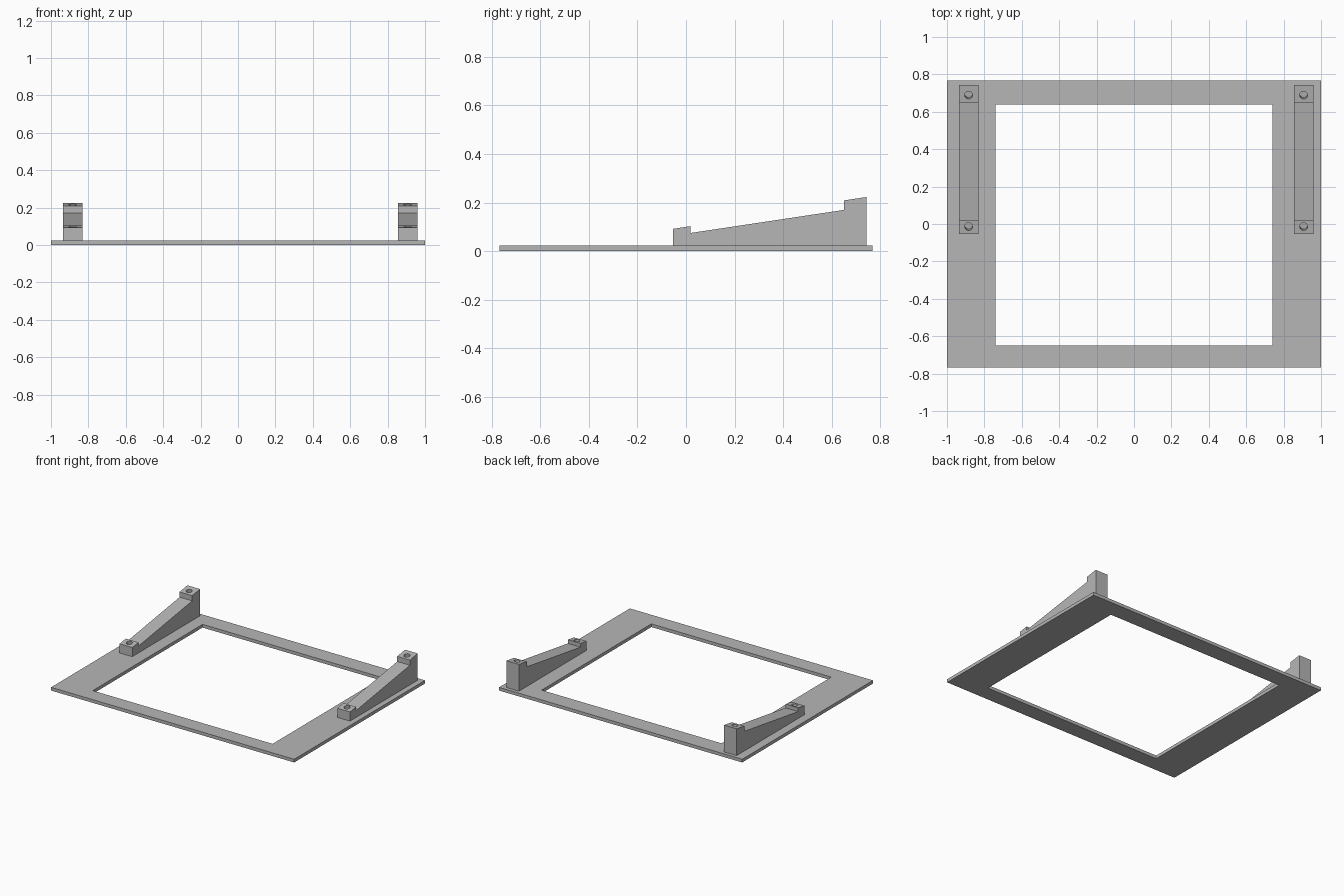
import bpy
import bmesh
from math import atan2
from mathutils import Matrix, Vector

cube = bpy.data.objects.get("Cube")
if cube:
    bpy.data.objects.remove(cube, do_unlink=True)

grey = bpy.data.materials.new("plain_grey")
grey.use_nodes = True
colour = (0.47, 0.47, 0.47, 1)
grey.diffuse_color = colour
grey.node_tree.nodes["Principled BSDF"].inputs["Base Color"].default_value = colour

PLATE = 0.024    # frame thickness
WIDTH = 0.104    # bracket width
RADIUS = 0.021   # screw hole radius
DEPTH = 0.055    # screw hole depth


def make_object(name, bm):
    bmesh.ops.recalc_face_normals(bm, faces=bm.faces)
    mesh = bpy.data.meshes.new(name)
    bm.to_mesh(mesh)
    bm.free()
    mesh.materials.append(grey)
    obj = bpy.data.objects.new(name, mesh)
    bpy.context.collection.objects.link(obj)
    return obj


def prism(name, points, offset):
    """Extrude a closed outline along the offset vector."""
    bm = bmesh.new()
    face = bm.faces.new([bm.verts.new(p) for p in points])
    extruded = bmesh.ops.extrude_face_region(bm, geom=[face])["geom"]
    moved = [v for v in extruded if isinstance(v, bmesh.types.BMVert)]
    bmesh.ops.translate(bm, verts=moved, vec=offset)
    # the starting face stays in place as the end cap
    return make_object(name, bm)


def rectangle(x, y0, y1, z):
    return [(-x, y0, z), (x, y0, z), (x, y1, z), (-x, y1, z)]


def cut(target, cutter):
    """Subtract the cutter, then discard it."""
    cutter.hide_render = True
    mod = target.modifiers.new("cut", "BOOLEAN")
    mod.operation = "DIFFERENCE"
    mod.solver = "EXACT"
    mod.object = cutter
    bpy.context.view_layer.objects.active = target
    bpy.ops.object.modifier_apply(modifier=mod.name)
    bpy.data.objects.remove(cutter, do_unlink=True)


# Flat base frame with a rectangular opening
frame = prism("base_frame", rectangle(1, -0.768, 0.768, 0), (0, 0, PLATE))
cut(frame, prism("opening_cutter", rectangle(0.74, -0.65, 0.64, -0.1), (0, 0, 0.3)))

# Sloping side brackets with a raised pad at each end
profile = [(-0.054, PLATE), (-0.054, 0.092), (0.018, 0.103), (0.018, 0.075),
           (0.65, 0.17), (0.65, 0.209), (0.742, 0.223), (0.742, PLATE)]
slope = atan2(0.095, 0.632)
pads = [(-0.014, 0.098), (0.689, 0.215)]

for side, x in (("right", -0.884), ("left", 0.907)):
    outline = [(x - WIDTH / 2, y, z) for y, z in profile]
    bracket = prism(side + "_bracket", outline, (WIDTH, 0, 0))

    # Blind screw holes square to the sloping pads
    for y, z in pads:
        bm = bmesh.new()
        place = Matrix.Translation(Vector((x, y, z))) @ Matrix.Rotation(slope, 4, "X")
        bmesh.ops.create_cone(bm, cap_ends=True, segments=24, radius1=RADIUS,
                              radius2=RADIUS, depth=2 * DEPTH, matrix=place)
        cut(bracket, make_object("hole_cutter", bm))
